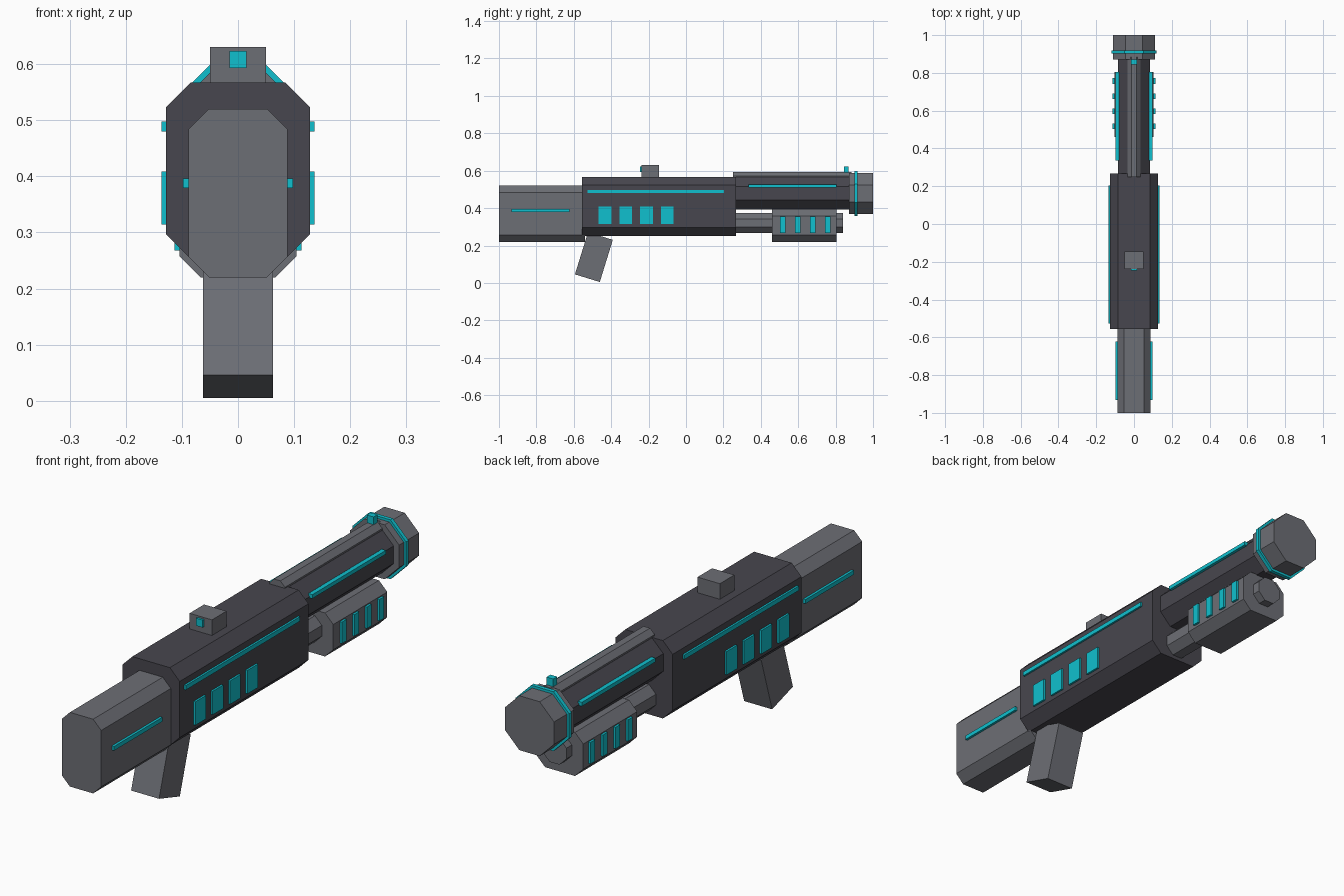
import bpy

cube = bpy.data.objects.get("Cube")
if cube:
    bpy.data.objects.remove(cube, do_unlink=True)


def make_material(name, rgb):
    mat = bpy.data.materials.new(name)
    mat.use_nodes = True
    mat.diffuse_color = (*rgb, 1)
    mat.node_tree.nodes["Principled BSDF"].inputs["Base Color"].default_value = (*rgb, 1)
    return mat


DARK = make_material("dark gunmetal", (0.064, 0.062, 0.077))
GRAY = make_material("mid gray metal", (0.152, 0.157, 0.178))
TEAL = make_material("glowing teal", (0.005, 0.53, 0.62))


def add_mesh(name, verts, faces, mat):
    mesh = bpy.data.meshes.new(name)
    mesh.from_pydata(verts, [], faces)
    mesh.materials.append(mat)
    obj = bpy.data.objects.new(name, mesh)
    bpy.context.collection.objects.link(obj)
    return obj


def prism(name, half_w, z0, z1, y0, y1, cut, mat):
    """Eight-sided bar along y: a rectangle with its corners cut off."""
    w, c = half_w, cut
    ring = [(w - c, z0), (w, z0 + c), (w, z1 - c), (w - c, z1),
            (c - w, z1), (-w, z1 - c), (-w, z0 + c), (c - w, z0)]
    n = len(ring)
    verts = [(x, y, z) for y in (y0, y1) for x, z in ring]
    faces = [(i, i + n, (i + 1) % n + n, (i + 1) % n) for i in range(n)]
    faces += [tuple(range(n)), tuple(reversed(range(n, 2 * n)))]
    return add_mesh(name, verts, faces, mat)


def tube(name, radius, z, y0, y1, mat):
    """Regular octagonal bar, radius measured to the flats."""
    return prism(name, radius, z - radius, z + radius, y0, y1, radius * 0.586, mat)


def box(name, x, y, z, mat):
    """Box from (min, max) pairs, with its origin at its centre."""
    mid = [(a + b) / 2 for a, b in (x, y, z)]
    verts = [(i - mid[0], j - mid[1], k - mid[2]) for i in x for j in y for k in z]
    faces = [(0, 1, 3, 2), (4, 6, 7, 5), (0, 4, 5, 1),
             (2, 3, 7, 6), (0, 2, 6, 4), (1, 5, 7, 3)]
    obj = add_mesh(name, verts, faces, mat)
    obj.location = mid
    return obj


def side_plates(name, inner, outer, y, z):
    """Matching teal plates on both flanks."""
    box(name + "_left", (inner, outer), y, z, TEAL)
    box(name + "_right", (-outer, -inner), y, z, TEAL)


# Main body
prism("stock", 0.088, 0.22, 0.52, -1.0, -0.54, 0.036, GRAY)
prism("receiver", 0.128, 0.252, 0.567, -0.555, 0.268, 0.044, DARK)
grip = box("grip", (-0.0625, 0.0625), (-0.562, -0.423), (0.02, 0.256), GRAY)
grip.rotation_euler.x = -0.3

# Barrel group
BORE = 0.479
tube("barrel", 0.086, BORE, 0.25, 0.885, DARK)
tube("top_rib", 0.035, 0.557, 0.25, 0.885, GRAY)
tube("muzzle", 0.11, BORE, 0.872, 1.0, GRAY)
tube("muzzle_ring", 0.12, BORE, 0.902, 0.918, TEAL)

# Magazine tube with sliding pump
tube("magazine_tube", 0.053, 0.32, 0.25, 0.84, GRAY)
prism("pump", 0.104, 0.22, 0.396, 0.46, 0.805, 0.037, GRAY)

# Sights
box("rear_sight", (-0.05, 0.05), (-0.238, -0.145), (0.56, 0.63), GRAY)
box("rear_sight_light", (-0.015, 0.015), (-0.247, -0.236), (0.593, 0.623), TEAL)
box("front_sight", (-0.015, 0.015), (0.845, 0.87), (0.588, 0.623), TEAL)

# Long light strips
side_plates("stock_strip", 0.086, 0.098, (-0.932, -0.623), (0.379, 0.396))
side_plates("receiver_strip", 0.126, 0.136, (-0.527, 0.203), (0.48, 0.498))
side_plates("barrel_strip", 0.08, 0.098, (0.335, 0.805), (0.51, 0.526))

# Rows of vents
for i in range(4):
    y = -0.433 + i * 0.111
    side_plates(f"receiver_vent_{i + 1}", 0.126, 0.136,
                (y - 0.034, y + 0.034), (0.314, 0.409))
    y = 0.517 + i * 0.08
    side_plates(f"pump_vent_{i + 1}", 0.102, 0.113,
                (y - 0.015, y + 0.015), (0.268, 0.355))
